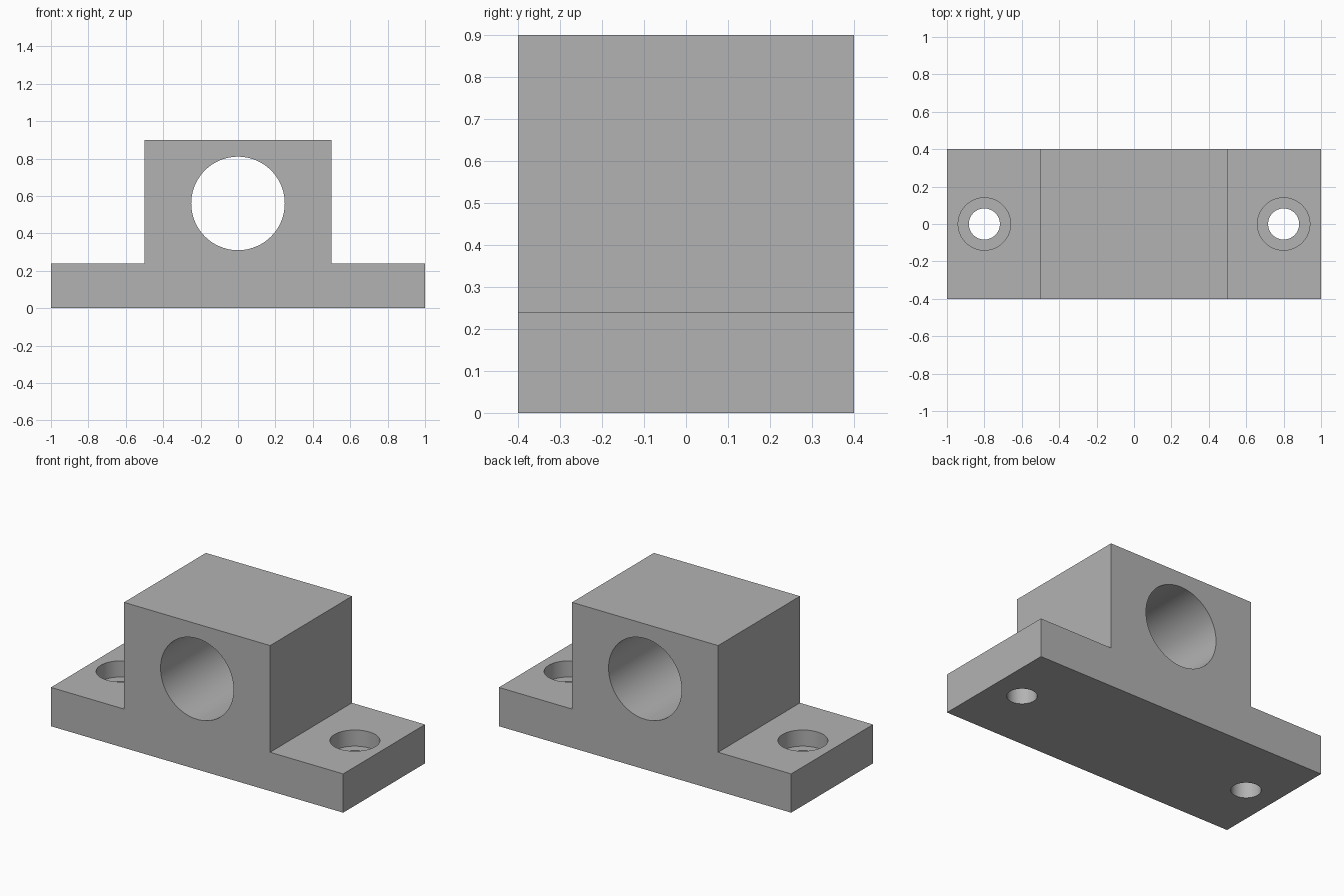
import bpy, bmesh, math

cube = bpy.data.objects.get("Cube")
if cube:
    bpy.data.objects.remove(cube, do_unlink=True)

DEPTH = 0.8
BASE_H, TOP_H = 0.24, 0.9
BORE_Z, BORE_R = 0.56, 0.25
BOLT_X, BOLT_R = 0.8, 0.083
SINK_R, SINK_DEPTH = 0.14, 0.1

# Single grey finish
grey = bpy.data.materials.new("machined_grey")
grey.use_nodes = True
colour = (0.45, 0.45, 0.45, 1)
grey.diffuse_color = colour
grey.node_tree.nodes["Principled BSDF"].inputs["Base Color"].default_value = colour

# Bearing block: stepped profile extruded front to back
half = [(1, 0), (1, BASE_H), (0.5, BASE_H), (0.5, TOP_H)]
profile = half + [(-x, z) for x, z in reversed(half)]
bm = bmesh.new()
face = bm.faces.new([bm.verts.new((x, -DEPTH / 2, z)) for x, z in profile])
back = bmesh.ops.extrude_face_region(bm, geom=[face])
moved = [v for v in back["geom"] if isinstance(v, bmesh.types.BMVert)]
bmesh.ops.translate(bm, verts=moved, vec=(0, DEPTH, 0))
bmesh.ops.recalc_face_normals(bm, faces=bm.faces)
mesh = bpy.data.meshes.new("bearing_block")
bm.to_mesh(mesh)
bm.free()
mesh.materials.append(grey)
block = bpy.data.objects.new("bearing_block", mesh)
bpy.context.collection.objects.link(block)


def drill(name, radius, length, location, rotation=(0, 0, 0)):
    """Cut a round hole in the block and discard the cutter."""
    bpy.ops.mesh.primitive_cylinder_add(vertices=96, radius=radius, depth=length,
                                        location=location, rotation=rotation)
    cutter = bpy.context.object
    cutter.name = name
    cutter.hide_render = True
    cutter.data.materials.append(grey)
    cut = block.modifiers.new(name, "BOOLEAN")
    cut.operation = "DIFFERENCE"
    cut.solver = "EXACT"
    cut.object = cutter
    bpy.context.view_layer.objects.active = block
    bpy.ops.object.modifier_apply(modifier=cut.name)
    bpy.data.objects.remove(cutter, do_unlink=True)


# Shaft bore
drill("shaft_bore", BORE_R, DEPTH * 2, (0, 0, BORE_Z), (math.pi / 2, 0, 0))

# Counterbored bolt holes in both feet
for side in (-1, 1):
    x = side * BOLT_X
    drill("bolt_hole", BOLT_R, 1, (x, 0, 0))
    drill("counterbore", SINK_R, SINK_DEPTH * 2, (x, 0, BASE_H))

# Smooth hole walls, sharp edges
bpy.ops.object.select_all(action="DESELECT")
block.select_set(True)
bpy.context.view_layer.objects.active = block
bpy.ops.object.shade_smooth_by_angle(angle=math.radians(30))
